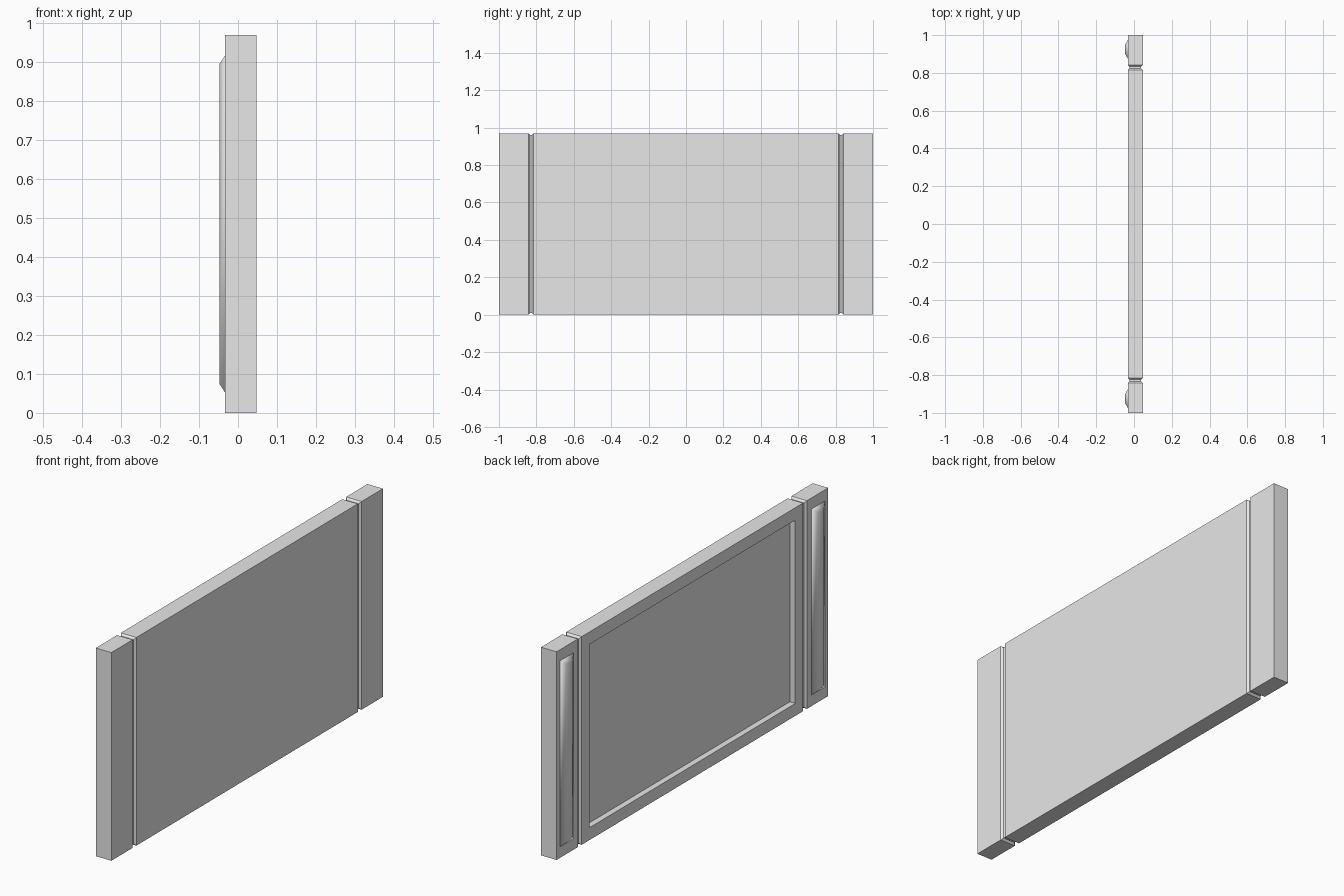
import bpy
import bmesh

cube = bpy.data.objects.get("Cube")
if cube:
    bpy.data.objects.remove(cube, do_unlink=True)

grey = bpy.data.materials.new("plain grey")
grey.use_nodes = True
grey.diffuse_color = (0.8, 0.8, 0.8, 1)
grey.node_tree.nodes["Principled BSDF"].inputs["Base Color"].default_value = (0.8, 0.8, 0.8, 1)

BACK, FRONT, HEIGHT = -0.033, 0.047, 0.97


def loft(bm, rings):
    """Bridge rings of four corners and cap both ends."""
    loops = [[bm.verts.new(p) for p in ring] for ring in rings]
    for a, b in zip(loops, loops[1:]):
        for i in range(4):
            j = (i + 1) % 4
            bm.faces.new((a[i], a[j], b[j], b[i]))
    bm.faces.new(loops[0])
    bm.faces.new(loops[-1])
    bmesh.ops.recalc_face_normals(bm, faces=bm.faces[:])


def finish(bm, name, smooth=False):
    mesh = bpy.data.meshes.new(name)
    bm.to_mesh(mesh)
    bm.free()
    for poly in mesh.polygons:
        poly.use_smooth = smooth
    mesh.materials.append(grey)
    obj = bpy.data.objects.new(name, mesh)
    bpy.context.collection.objects.link(obj)
    return obj


def section(y, inset):
    x0, x1, z0, z1 = BACK + inset, FRONT - inset, inset, HEIGHT - inset
    return [(x0, y, z0), (x1, y, z0), (x1, y, z1), (x0, y, z1)]


# Slab with a shallow groove running all round near each end
half = [(0.815, 0), (0.824, 0.009), (0.834, 0.009), (0.843, 0), (1.0, 0)]
stations = [(-y, d) for y, d in reversed(half)] + half
bm = bmesh.new()
loft(bm, [section(y, d) for y, d in stations])

# Recessed field in the middle of the slab
field = min(bm.faces, key=lambda f: f.calc_center_median().x - f.calc_area())
field = [f for f in bm.faces if f.normal.x < -0.9 and f.calc_area() > 1]
bmesh.ops.inset_individual(bm, faces=field, thickness=0.058, use_even_offset=True)
bmesh.ops.inset_individual(bm, faces=field, thickness=0, depth=-0.028)
finish(bm, "panel_slab")


# Raised rounded strips on the end stiles
def strip_ring(x, y, half_width, margin):
    lo, hi = margin, HEIGHT - margin
    return [(x, y - half_width, lo), (x, y + half_width, lo),
            (x, y + half_width, hi), (x, y - half_width, hi)]


for side, label in ((-1, "front"), (1, "rear")):
    y = side * 0.925
    bm = bmesh.new()
    loft(bm, [strip_ring(BACK + 0.005, y, 0.05, 0.052),
              strip_ring(BACK, y, 0.05, 0.052),
              strip_ring(-0.048, y, 0.021, 0.075)])
    finish(bm, label + "_raised_strip", smooth=True)
